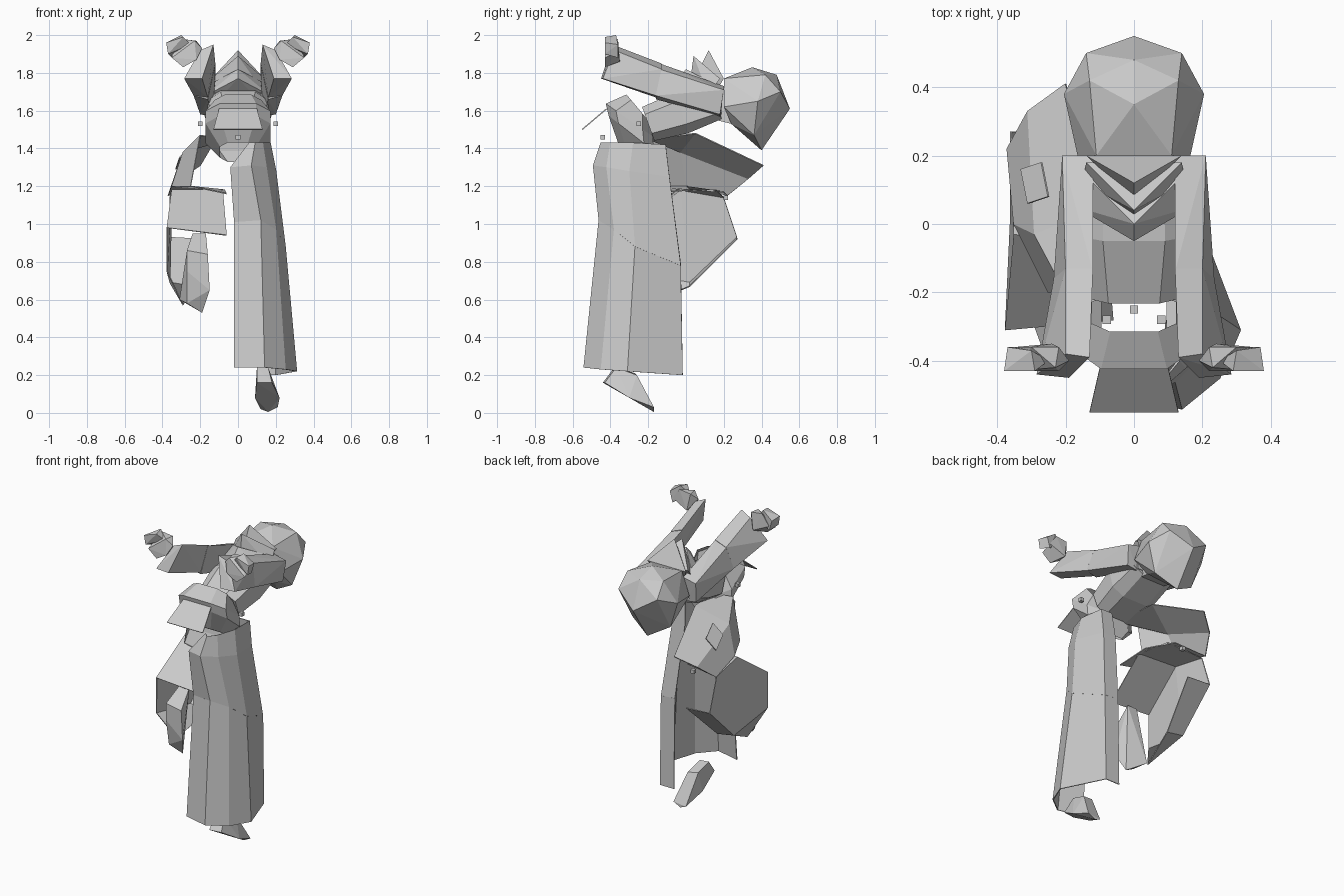
import bpy, bmesh, math
from mathutils import Vector

cube = bpy.data.objects.get("Cube")
if cube:
    bpy.data.objects.remove(cube, do_unlink=True)

grey = bpy.data.materials.new("light_grey")
grey.use_nodes = True
grey.diffuse_color = (0.6, 0.6, 0.6, 1)
grey.node_tree.nodes["Principled BSDF"].inputs["Base Color"].default_value = grey.diffuse_color


def finish(name, bm):
    bmesh.ops.recalc_face_normals(bm, faces=bm.faces[:])
    mesh = bpy.data.meshes.new(name)
    bm.to_mesh(mesh)
    bm.free()
    mesh.materials.append(grey)
    obj = bpy.data.objects.new(name, mesh)
    bpy.context.collection.objects.link(obj)
    return obj


def thicken(obj):
    """Give open cloth a thin lining so both sides show."""
    lining = obj.modifiers.new("lining", 'SOLIDIFY')
    lining.thickness = 0.006
    lining.offset = 0


def hull(name, points, symmetric=False, side=1):
    """Faceted solid wrapped around a few corner points."""
    bm = bmesh.new()
    for x, y, z in points:
        bm.verts.new((x * side, y, z))
        if symmetric and x:
            bm.verts.new((-x, y, z))
    bmesh.ops.convex_hull(bm, input=bm.verts[:])
    loose = [v for v in bm.verts if not v.link_faces]
    bmesh.ops.delete(bm, geom=loose, context='VERTS')
    return finish(name, bm)


def cloth(name, outlines, capped=False, split=False):
    """Cloth shell between matching outlines; split leaves the last side open."""
    bm = bmesh.new()
    loops = [[bm.verts.new(p) for p in outline] for outline in outlines]
    for low, high in zip(loops, loops[1:]):
        for i in range(len(low) - split):
            j = (i + 1) % len(low)
            bm.faces.new((low[i], low[j], high[j], high[i]))
    if capped:
        bm.faces.new(loops[0])
        bm.faces.new(loops[-1])
    obj = finish(name, bm)
    if split:
        thicken(obj)


def ring(y, z, width, depth, pitch, sides=8, square=0.65):
    """Rounded box outline on the centre line, tipped by pitch degrees."""
    p = math.radians(pitch)
    across, along = Vector((width, 0, 0)), Vector((0, math.cos(p), math.sin(p))) * depth
    outline = []
    for i in range(sides):
        a = math.tau * (i + 0.5) / sides
        c = math.copysign(abs(math.cos(a)) ** square, math.cos(a))
        s = math.copysign(abs(math.sin(a)) ** square, math.sin(a))
        outline.append(Vector((0, y, z)) + across * c + along * s)
    return outline


def sheet(name, corners):
    """Thin cloth panel from one outline."""
    bm = bmesh.new()
    bm.faces.new([bm.verts.new(c) for c in corners])
    thicken(finish(name, bm))


def stud(name, place):
    x, y, z = place
    r = 0.012
    hull(name, [(x + i, y + j, z + k) for i in (-r, r) for j in (-r, r) for k in (-r, r)])


# Head, faceted and stretched away from the chest
hull("head", [(0, .55, 1.61), (.14, .5, 1.7), (.205, .38, 1.65), (.13, .42, 1.79), (0, .35, 1.83),
              (0, .48, 1.79), (0, .4, 1.39), (.14, .36, 1.47), (.165, .2, 1.62), (.11, .2, 1.77),
              (.1, .24, 1.53)], True)
hull("neck", [(.08, .12, 1.56), (.1, .28, 1.52), (.09, .27, 1.68), (.08, .12, 1.7)], True)

# Hood and layered collar
hull("hood_peak", [(0, .12, 1.92), (.14, .2, 1.77), (0, .17, 1.72), (.1, .16, 1.7), (0, .07, 1.82)], True)
hull("collar_upper", [(0, .04, 1.89), (.14, .18, 1.77), (.15, .12, 1.68), (0, .02, 1.74), (0, .15, 1.75)], True)
hull("collar_lower", [(0, -.05, 1.77), (0, 0, 1.82), (.17, .05, 1.68), (.15, .15, 1.74), (.14, .1, 1.62),
                      (0, .1, 1.62)], True)
hull("shoulder_yoke", [(.13, .19, 1.73), (.15, .02, 1.69), (.15, .02, 1.58), (.13, .19, 1.58)], True)

# Jacket body, waist and tail
cloth("jacket_chest", [ring(-.2, 1.53, .14, .1, 110), ring(-.02, 1.59, .17, .12, 105),
                       ring(.18, 1.64, .16, .09, 95)], capped=True)
cloth("jacket_waist", [ring(-.27, 1.38, .1, .11, -30), ring(-.29, 1.48, .18, .16, -38),
                       ring(-.3, 1.55, .18, .16, -35), ring(-.26, 1.62, .13, .09, -50)])
sheet("jacket_tail", [(-.1, -.42, 1.61), (.1, -.42, 1.61), (.13, -.55, 1.5), (-.13, -.55, 1.5)])

for side, label in ((1, "left"), (-1, "right")):
    stud(label + "_waist_stud", (.2 * side, -.25, 1.53))
    stud(label + "_front_stud", (.08 * side, -.28, 1.48))
    # Arms with box sleeves
    hull(label + "_upper_sleeve", [(.12, .2, 1.73), (.21, .2, 1.71), (.2, .18, 1.58), (.13, .18, 1.57),
                                   (.12, -.14, 1.85), (.2, -.14, 1.82), (.235, -.16, 1.68),
                                   (.16, -.16, 1.66)], side=side)
    hull(label + "_lower_sleeve", [(.12, -.13, 1.85), (.2, -.13, 1.82), (.235, -.16, 1.68), (.16, -.16, 1.67),
                                   (.13, -.39, 1.95), (.2, -.38, 1.92), (.285, -.44, 1.77),
                                   (.19, -.45, 1.77)], side=side)
    # Hands with closed fingers
    hull(label + "_palm", [(.19, -.4, 1.93), (.22, -.36, 1.97), (.24, -.35, 1.86), (.29, -.43, 1.83),
                           (.35, -.43, 1.88), (.35, -.36, 1.91), (.3, -.36, 1.98), (.22, -.43, 1.87),
                           (.23, -.42, 1.97)], side=side)
    hull(label + "_fingers", [(.29, -.43, 1.99), (.3, -.37, 2.0), (.38, -.43, 1.96), (.37, -.36, 1.95),
                              (.37, -.43, 1.9), (.35, -.36, 1.88), (.25, -.4, 1.95)], side=side)
stud("centre_stud", (0, -.25, 1.5))
stud("tail_stud", (0, -.44, 1.46))
stud("knee_stud", (-.2, .21, 1.14))

# Left trouser leg, hanging straight, split along the inner side
knee = [(-.02, -.43, 1.01), (.12, -.46, 1.02), (.2, -.38, .97), (.25, -.27, .88),
        (.2, -.03, .78), (.1, -.03, .79)]
cloth("left_trouser_thigh", [
    [(.06, -.42, 1.43), (.09, -.45, 1.43), (.13, -.4, 1.43), (.17, -.28, 1.43),
     (.16, -.11, 1.42), (.08, -.11, 1.42)],
    [(-.04, -.45, 1.3), (.07, -.49, 1.31), (.15, -.42, 1.3), (.2, -.3, 1.28),
     (.16, -.09, 1.25), (.07, -.09, 1.25)],
    knee], split=True)
cloth("left_trouser_shin", [
    knee,
    [(-.02, -.5, .24), (.14, -.54, .24), (.25, -.45, .23), (.31, -.31, .22),
     (.2, -.02, .2), (.1, -.02, .2)]], split=True)
hull("left_foot", [(.1, -.38, .24), (.16, -.37, .24), (.1, -.27, .21), (.17, -.26, .2), (.1, -.44, .16),
                   (.18, -.43, .16), (.09, -.3, .08), (.22, -.3, .08), (.12, -.17, .02), (.21, -.17, .03),
                   (.16, -.17, .005)])

# Right trouser leg, thigh raised and shin folded under, split the same way
cloth("right_trouser_thigh", [
    [(-.05, -.2, 1.45), (-.2, -.2, 1.47), (-.25, -.2, 1.2), (-.06, -.2, 1.16)],
    [(-.1, .05, 1.48), (-.29, -.03, 1.38), (-.35, 0, 1.2), (-.07, .02, 1.18)],
    [(-.2, .41, 1.31), (-.31, .33, 1.24), (-.37, .22, 1.15), (-.15, .2, 1.17)]], split=True)
cloth("right_trouser_shin", [
    [(-.13, .16, 1.18), (-.36, .2, 1.14), (-.36, .27, .93), (-.19, .27, .92)],
    [(-.08, -.05, 1.18), (-.35, -.03, 1.18), (-.36, .02, .69), (-.24, .02, .67)],
    [(-.06, -.28, .94), (-.375, -.31, .98), (-.375, -.31, .75), (-.29, -.22, .57)]], split=True)
sheet("right_thigh_pocket", [(-.25, .08, 1.42), (-.31, .06, 1.35), (-.33, .16, 1.29), (-.27, .18, 1.36)])
hull("right_foot", [(-.17, -.26, .95), (-.24, -.26, .95), (-.16, -.36, .84), (-.27, -.36, .86), (-.15, -.36, .65),
                    (-.27, -.36, .75), (-.27, -.33, .58), (-.19, -.3, .53), (-.31, -.25, .6)])
